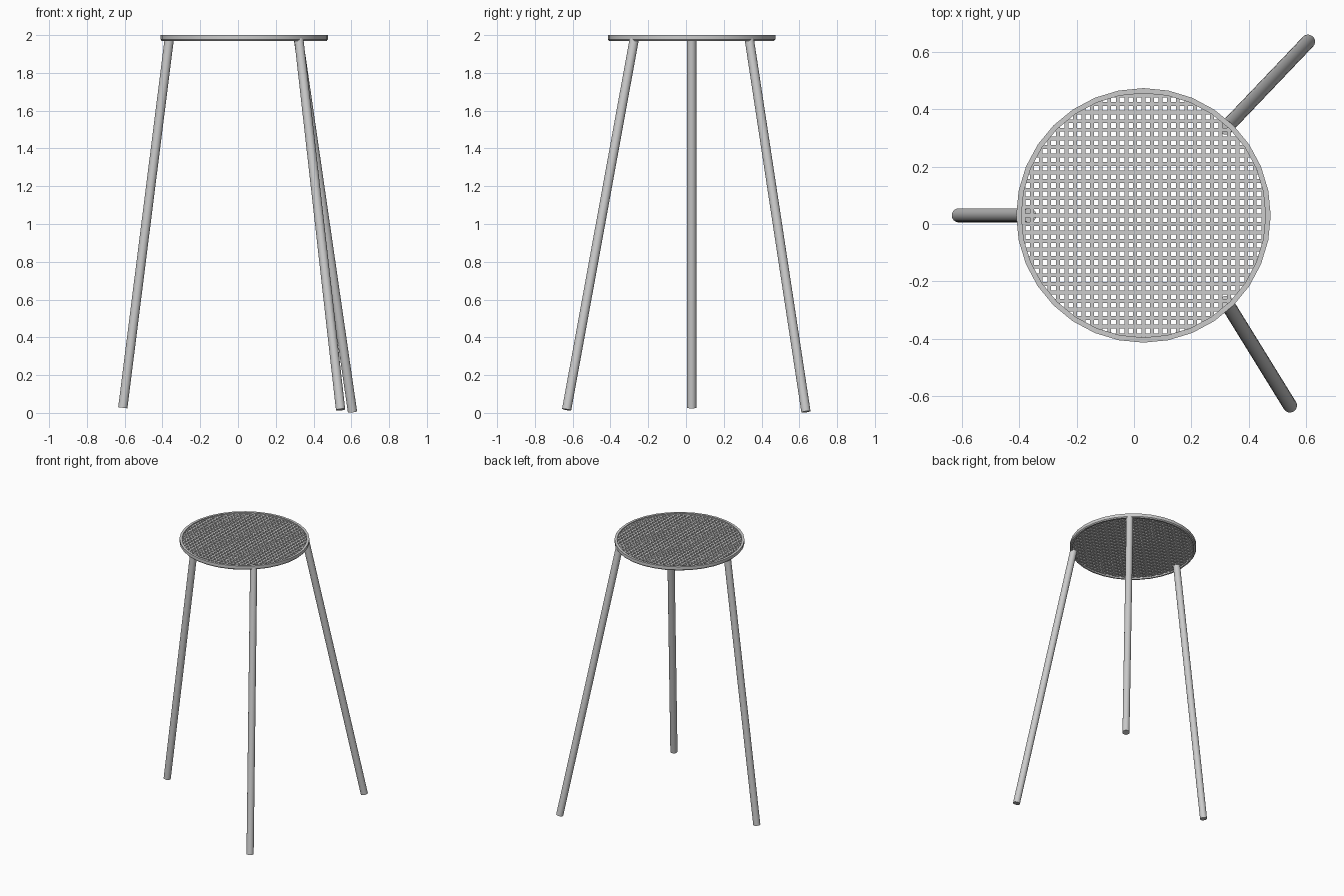
import bpy, bmesh, math
from mathutils import Vector, Matrix

if "Cube" in bpy.data.objects:
    bpy.data.objects.remove(bpy.data.objects["Cube"])

CX, CY, R = 0.033, 0.03, 0.443


def make_object(name, bm, smooth=True):
    bmesh.ops.recalc_face_normals(bm, faces=bm.faces)
    me = bpy.data.meshes.new(name)
    bm.to_mesh(me)
    bm.free()
    ob = bpy.data.objects.new(name, me)
    bpy.context.collection.objects.link(ob)
    if smooth:
        bpy.ops.object.select_all(action='DESELECT')
        ob.select_set(True)
        bpy.context.view_layer.objects.active = ob
        bpy.ops.object.shade_smooth_by_angle(angle=math.radians(35))
    return ob


# seat rim: closed profile swept around the seat centre
def seat_rim(sides=32):
    profile = [(R, 2.0), (R, 1.977), (R - 0.006, 1.97),
               (R - 0.018, 1.97), (R - 0.018, 2.0)]
    bm = bmesh.new()
    rings = []
    for i in range(sides):
        a = 2 * math.pi * i / sides
        rings.append([bm.verts.new((CX + r * math.cos(a), CY + r * math.sin(a), z))
                      for r, z in profile])
    n = len(profile)
    for i in range(sides):
        p, q = rings[i], rings[(i + 1) % sides]
        for j in range(n):
            k = (j + 1) % n
            bm.faces.new((p[j], q[j], q[k], p[k]))
    make_object("seat_rim", bm)


# seat mesh: crossing bars trimmed to the inside of the rim
def seat_mesh(pitch=0.0298, width=0.0135, thick=0.012):
    reach = R - 0.012
    for name, turn, z in (("seat_mesh_lengthwise", 0, 1.9875),
                          ("seat_mesh_crosswise", math.pi / 2, 1.9865)):
        bm = bmesh.new()
        count = int(reach / pitch)
        for i in range(-count, count + 1):
            off = i * pitch
            half = math.sqrt(reach ** 2 - off ** 2)
            m = (Matrix.Translation((CX, CY, z)) @ Matrix.Rotation(turn, 4, 'Z')
                 @ Matrix.Translation((0, off, 0))
                 @ Matrix.Diagonal((2 * half, width, thick, 1)))
            bmesh.ops.create_cube(bm, size=1, matrix=m)
        make_object(name, bm, smooth=False)


# splayed round leg between two points
def leg(name, top, foot, radius=0.0245):
    top, foot = Vector(top), Vector(foot)
    d = top - foot
    m = Matrix.Translation((top + foot) / 2) @ d.to_track_quat('Z', 'Y').to_matrix().to_4x4()
    bm = bmesh.new()
    bmesh.ops.create_cone(bm, cap_ends=True, segments=24, radius1=radius,
                          radius2=radius, depth=d.length, matrix=m)
    make_object(name, bm)


seat_rim()
seat_mesh()
leg("left_leg", (-0.364, 0.03, 1.979), (-0.61, 0.03, 0.027))
leg("front_leg", (0.322, -0.274, 1.979), (0.543, -0.632, 0.017))
leg("back_leg", (0.320, 0.335, 1.979), (0.606, 0.635, 0.006))
